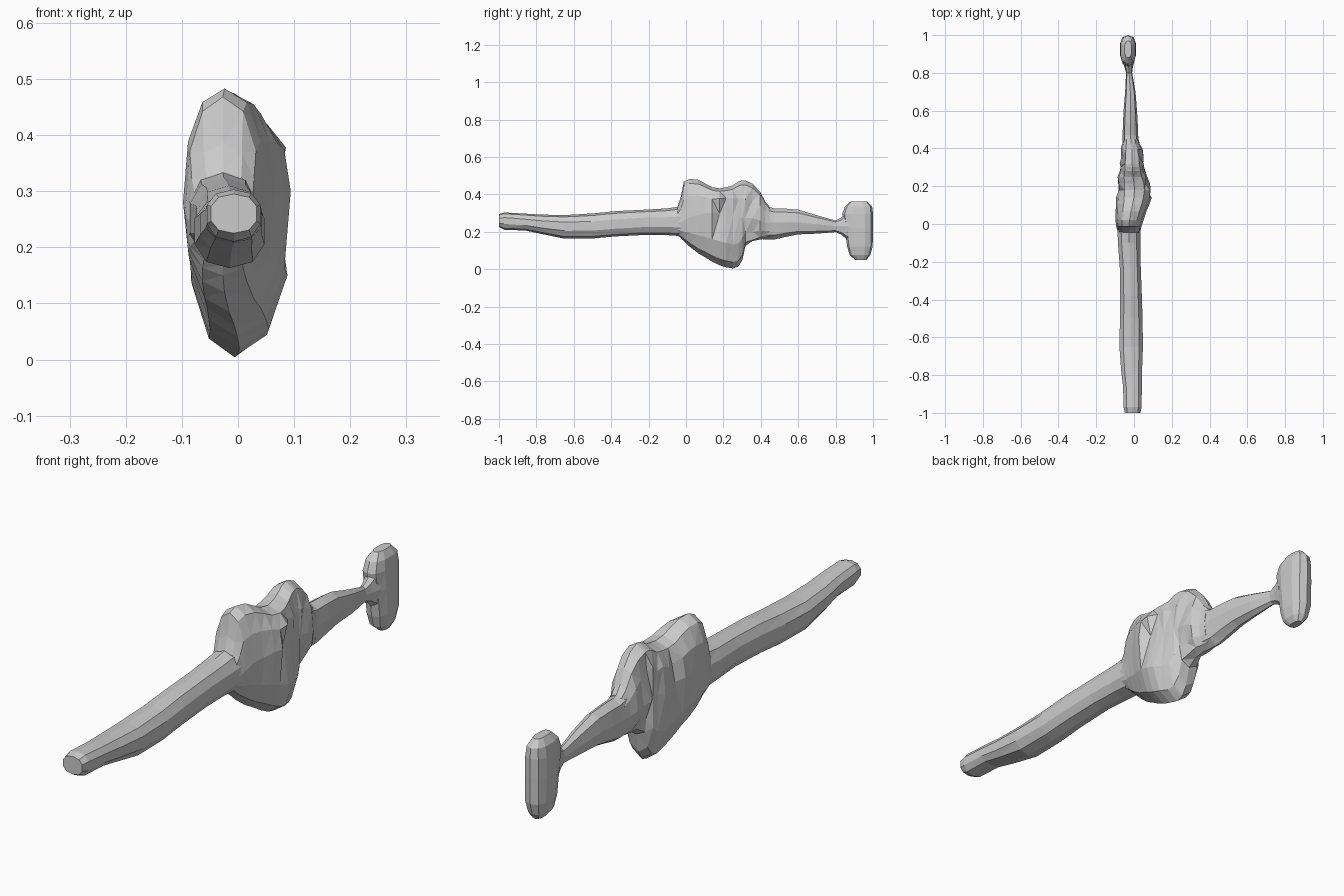
import bpy, bmesh, math, random

random.seed(4)


def loft(name, rings, place, sides=10, power=0.85, dent=None):
    """Skin rings (t, low, high, left, right, waist) into a faceted solid."""
    bm = bmesh.new()
    loops = []
    for t, lo, hi, left, right, waist in rings:
        loop = []
        for i in range(sides):
            a = 2 * math.pi * i / sides + math.pi / 2
            c, s = math.cos(a), math.sin(a)
            c = math.copysign(abs(c) ** power, c)
            s = math.copysign(abs(s) ** power, s)
            u = (left + right) / 2 + c * (right - left) / 2
            v = waist + s * ((hi - waist) if s > 0 else (waist - lo))
            if dent:
                u, v = dent(t, u, v)
            loop.append(bm.verts.new(place(t, u, v)))
        loops.append(loop)
    for p, q in zip(loops, loops[1:]):
        for i in range(sides):
            j = (i + 1) % sides
            bm.faces.new((p[i], p[j], q[j], q[i]))
    bm.faces.new(loops[0])
    bm.faces.new(loops[-1])
    bmesh.ops.recalc_face_normals(bm, faces=bm.faces)
    bmesh.ops.triangulate(bm, faces=bm.faces)
    mesh = bpy.data.meshes.new(name)
    bm.to_mesh(mesh)
    bm.free()
    obj = bpy.data.objects.new(name, mesh)
    bpy.context.collection.objects.link(obj)
    return obj


def along_y(t, u, v):
    return (u, t, v)


def along_z(t, u, v):
    return (u, v, t)


# Irregular pits on the flanks of the body
def pits(t, u, v):
    if 0.16 < t < 0.38 and 0.15 < v < 0.4:
        u = -0.01 + (u + 0.01) * random.uniform(0.68, 1.0)
        v += random.uniform(-0.012, 0.012)
    return u, v


# Long barrel
loft("barrel", [
    (-1.00, 0.225, 0.295, -0.050, 0.035, 0.26),
    (-0.97, 0.210, 0.303, -0.057, 0.042, 0.26),
    (-0.86, 0.207, 0.297, -0.060, 0.044, 0.25),
    (-0.78, 0.190, 0.292, -0.070, 0.045, 0.24),
    (-0.65, 0.163, 0.289, -0.080, 0.050, 0.23),
    (-0.50, 0.164, 0.298, -0.077, 0.048, 0.23),
    (-0.38, 0.175, 0.310, -0.076, 0.044, 0.24),
    (-0.22, 0.183, 0.318, -0.078, 0.038, 0.25),
    (-0.10, 0.182, 0.325, -0.088, 0.036, 0.25),
    (0.00, 0.175, 0.340, -0.090, 0.036, 0.25)], along_y)

# Lumpy body with two top knobs and a lower bulge
loft("body", [
    (-0.045, 0.180, 0.335, -0.084, 0.034, 0.25),
    (-0.028, 0.168, 0.385, -0.090, 0.036, 0.25),
    (-0.012, 0.150, 0.468, -0.094, 0.040, 0.26),
    (0.020, 0.120, 0.483, -0.098, 0.050, 0.28),
    (0.065, 0.085, 0.478, -0.097, 0.065, 0.29),
    (0.105, 0.062, 0.457, -0.096, 0.082, 0.30),
    (0.140, 0.040, 0.438, -0.096, 0.094, 0.30),
    (0.180, 0.020, 0.432, -0.095, 0.100, 0.30),
    (0.215, 0.010, 0.438, -0.095, 0.096, 0.29),
    (0.250, 0.004, 0.448, -0.092, 0.080, 0.28),
    (0.280, 0.014, 0.468, -0.085, 0.070, 0.28),
    (0.302, 0.050, 0.475, -0.080, 0.064, 0.28),
    (0.318, 0.125, 0.474, -0.080, 0.060, 0.28),
    (0.355, 0.150, 0.457, -0.075, 0.056, 0.27),
    (0.395, 0.158, 0.415, -0.070, 0.046, 0.26),
    (0.425, 0.162, 0.360, -0.062, 0.030, 0.25),
    (0.450, 0.165, 0.330, -0.058, 0.024, 0.25)], along_y, 12, 0.9, pits)

# Tapering stock
loft("stock", [
    (0.41, 0.160, 0.345, -0.062, 0.028, 0.25),
    (0.47, 0.158, 0.325, -0.060, 0.022, 0.25),
    (0.53, 0.172, 0.324, -0.059, 0.020, 0.25),
    (0.60, 0.186, 0.318, -0.055, 0.016, 0.25),
    (0.70, 0.190, 0.288, -0.047, 0.008, 0.24),
    (0.80, 0.198, 0.260, -0.042, -0.010, 0.23),
    (0.83, 0.185, 0.275, -0.050, -0.006, 0.23),
    (0.87, 0.150, 0.310, -0.066, 0.004, 0.23)], along_y, 8)

# Upright butt pad
loft("butt_pad", [
    (0.050, 0.905, 0.965, -0.045, -0.012, 0.935),
    (0.075, 0.875, 0.985, -0.065, 0.002, 0.930),
    (0.120, 0.862, 0.998, -0.073, 0.010, 0.930),
    (0.220, 0.848, 1.000, -0.075, 0.012, 0.925),
    (0.295, 0.835, 1.000, -0.074, 0.010, 0.925),
    (0.335, 0.850, 0.995, -0.068, 0.004, 0.925),
    (0.362, 0.880, 0.970, -0.050, -0.012, 0.925)], along_z, 10, 0.75)
